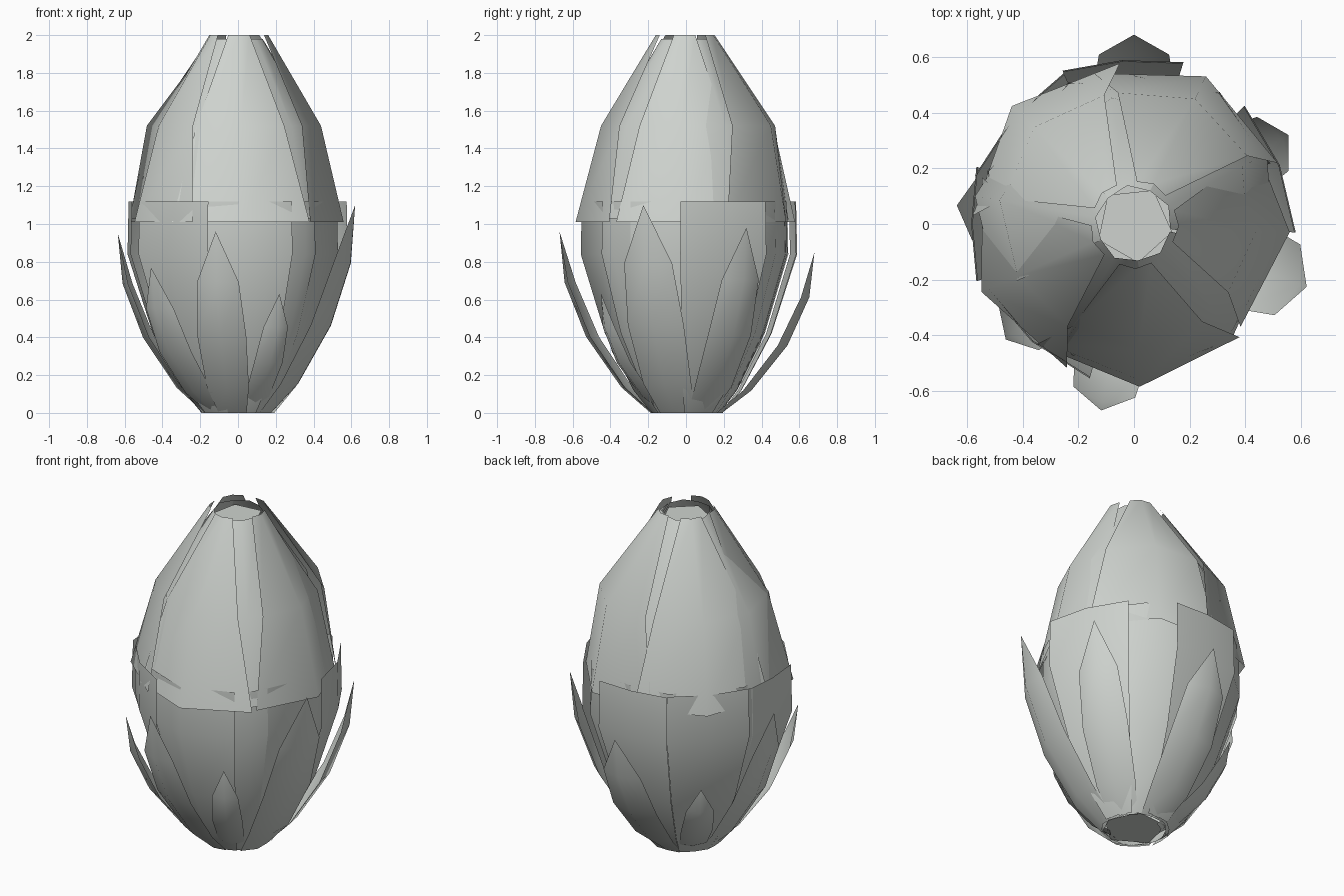
import bpy
import bmesh
from math import sin, cos, radians

cube = bpy.data.objects.get("Cube")
if cube:
    bpy.data.objects.remove(cube)

# One pale grey material for the whole bud
mat = bpy.data.materials.new("pale_grey")
mat.use_nodes = True
colour = (0.62, 0.65, 0.62, 1)
mat.diffuse_color = colour
bsdf = next(n for n in mat.node_tree.nodes if n.type == "BSDF_PRINCIPLED")
bsdf.inputs["Base Color"].default_value = colour
bsdf.inputs["Roughness"].default_value = 0.7


def finish(bm, name, smooth=True):
    mesh = bpy.data.meshes.new(name)
    bm.to_mesh(mesh)
    bm.free()
    for poly in mesh.polygons:
        poly.use_smooth = smooth
    mesh.materials.append(mat)
    obj = bpy.data.objects.new(name, mesh)
    bpy.context.collection.objects.link(obj)


def sheet(name, rows):
    """Skin a thin surface over rows of three points; one-point rows make a tip."""
    bm = bmesh.new()
    grid = [[bm.verts.new(p) for p in row] for row in rows]
    for low, high in zip(grid, grid[1:]):
        for i in range(2):
            if len(high) == 1:
                bm.faces.new((low[i], low[i + 1], high[0]))
            else:
                bm.faces.new((low[i], low[i + 1], high[i + 1], high[i]))
    finish(bm, name)


def polar(r, deg, z):
    return (r * cos(radians(deg)), r * sin(radians(deg)), z)


def petal(name, angle, profile, edge):
    """Petal with a central ridge; profile rows are (radius, z, half angle)."""
    sheet(name, [[polar(r * edge, angle - a, z),
                  polar(r, angle, z),
                  polar(r * edge, angle + a, z)] for r, z, a in profile])


def lower_profile(r, half):
    """Cup-shaped profile from the base up to the rim of the lower shell."""
    return [(r * f, z, half) for f, z in
            ((0.33, 0), (0.5, 0.12), (0.77, 0.42), (1, 0.84), (0.99, 1.12))]


def sepal(name, angle, radius, height, width):
    """Outer leaf that curves up from the base to a point."""
    rows = []
    c, s = cos(radians(angle)), sin(radians(angle))
    for f, h, w in ((0.28, 0, 0.6), (0.51, 0.14, 0.9), (0.79, 0.42, 1.05), (0.96, 0.72, 0.9)):
        r, half = radius * f, width * w
        inner = r - half * 0.35
        rows.append([(inner * c + half * s, inner * s - half * c, height * h),
                     (r * c, r * s, height * h),
                     (inner * c - half * s, inner * s + half * c, height * h)])
    rows.append([polar(radius, angle, height)])
    sheet(name, rows)


# Outer upper petals, narrowing to the mouth: angle, bottom radius, middle radius
upper = ((-88, 0.585, 0.45), (-3, 0.56, 0.44), (64, 0.59, 0.5),
         (136, 0.61, 0.5), (204, 0.6, 0.46))
for k, (angle, low, mid) in enumerate(upper):
    petal("upper_petal_" + str(k + 1), angle,
          ((low, 1.01, 41), (mid, 1.52, 33), (0.16, 2.0, 22)), 0.95)

# Inner upper petals seen in the gaps: angle, bottom radius, middle radius
upper_inner = ((-48, 0.535, 0.425), (28, 0.54, 0.44), (100, 0.55, 0.46),
               (170, 0.58, 0.49), (240, 0.53, 0.43))
for k, (angle, low, mid) in enumerate(upper_inner):
    petal("upper_inner_petal_" + str(k + 1), angle,
          ((low, 1.03, 36), (mid, 1.52, 36), (0.14, 1.98, 36)), 0.94)

# Broad flat lower petals: angle, radius, half angle
lower = ((22, 0.565, 25), (94, 0.59, 21), (139, 0.58, 24), (180, 0.585, 20), (229, 0.56, 25))
for k, (angle, r, half) in enumerate(lower):
    petal("lower_petal_" + str(k + 1), angle, lower_profile(r, half), 1.03)

# Rounder inner lower petals that close the cup: angle, radius
lower_inner = ((-90, 0.557), (-47, 0.525), (-3, 0.53), (57, 0.565),
               (115, 0.56), (160, 0.56), (205, 0.55), (245, 0.525))
for k, (angle, r) in enumerate(lower_inner):
    petal("lower_inner_petal_" + str(k + 1), angle, lower_profile(r, 33), 0.95)

# Pointed outer leaves: angle, radius, height, half width
leaves = ((-100, 0.68, 0.96, 0.125), (-20, 0.66, 1.1, 0.15), (30, 0.64, 0.98, 0.125),
          (90, 0.68, 0.85, 0.14), (174, 0.64, 0.95, 0.13), (222, 0.62, 0.77, 0.12),
          (-64, 0.5, 0.63, 0.08), (134, 0.53, 0.53, 0.085))
for k, leaf in enumerate(leaves):
    sepal("sepal_" + str(k + 1), *leaf)

# Five-sided closing faces at the mouth and the base
for name, r, z in (("mouth_cap", 0.14, 1.95), ("base_cap", 0.18, 0.01)):
    bm = bmesh.new()
    ring = [bm.verts.new(polar(r, -84 + 72 * k, z)) for k in range(5)]
    bm.faces.new(ring if z > 1 else ring[::-1])
    finish(bm, name, False)
